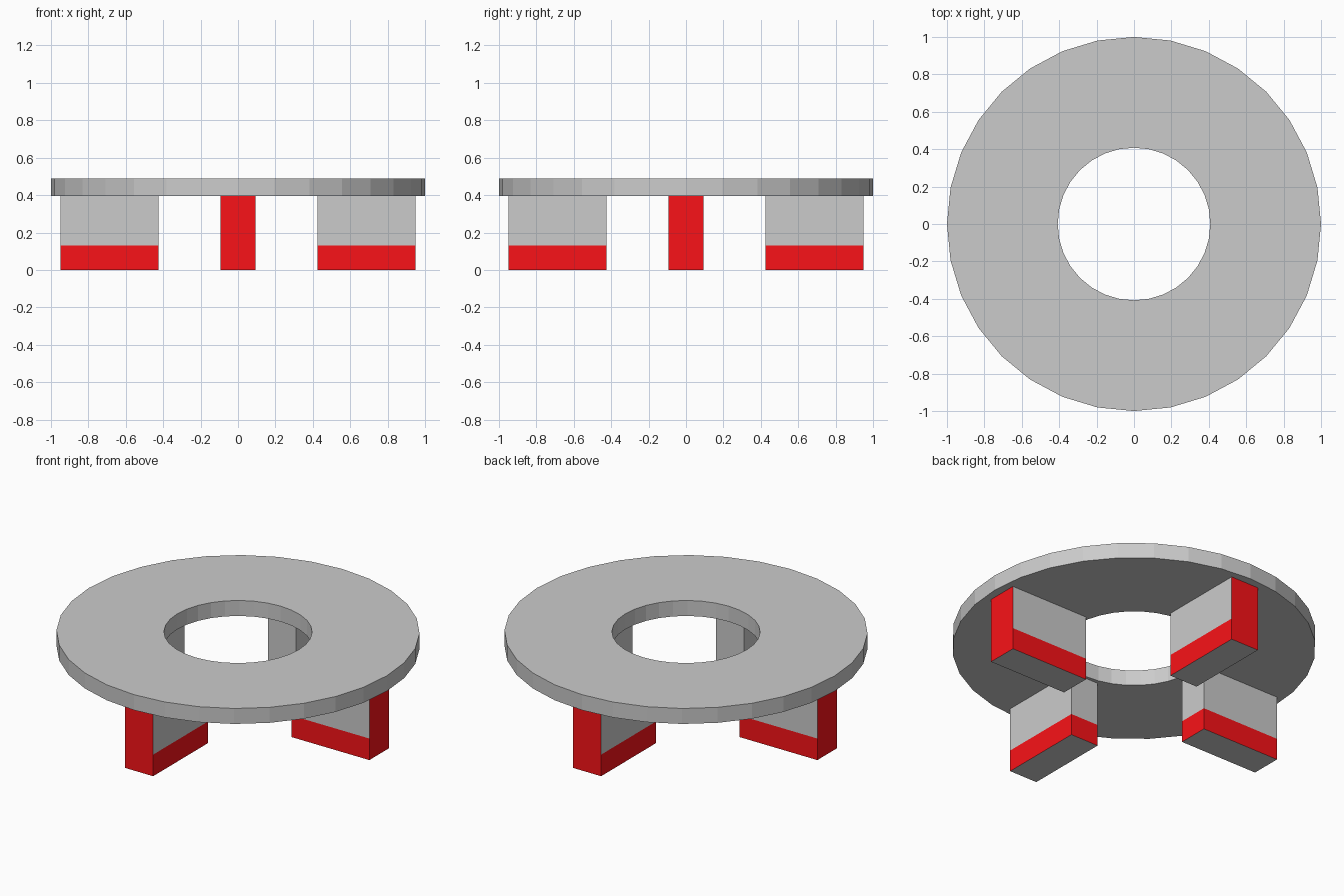
import bpy, bmesh
from math import cos, sin, pi
from mathutils import Matrix, Vector

if "Cube" in bpy.data.objects:
    bpy.data.objects.remove(bpy.data.objects["Cube"])

SIDES = 32
R_OUT, R_IN = 1.0, 0.408
Z_RING, Z_TOP = 0.396, 0.49
LEG_IN, LEG_OUT, LEG_HALF = 0.424, 0.949, 0.094
BAND = 0.131

red = bpy.data.materials.new("red_paint")
red.diffuse_color = (0.95, 0.006, 0.009, 1)
red.use_nodes = True
red.node_tree.nodes["Principled BSDF"].inputs["Base Color"].default_value = red.diffuse_color


def finish(name, bm):
    bmesh.ops.recalc_face_normals(bm, faces=bm.faces[:])
    mesh = bpy.data.meshes.new(name)
    bm.to_mesh(mesh)
    bm.free()
    obj = bpy.data.objects.new(name, mesh)
    bpy.context.collection.objects.link(obj)
    return obj


# Flat ring: rectangular profile swept round the z axis
bm = bmesh.new()
profile = [(R_OUT, Z_RING), (R_OUT, Z_TOP), (R_IN, Z_TOP), (R_IN, Z_RING)]
loops = [[bm.verts.new((r * cos(2 * pi * i / SIDES), r * sin(2 * pi * i / SIDES), z))
          for r, z in profile] for i in range(SIDES)]
for i in range(SIDES):
    a, b = loops[i], loops[(i + 1) % SIDES]
    for j in range(4):
        k = (j + 1) % 4
        bm.faces.new((a[j], b[j], b[k], a[k]))
finish("ring_top", bm)


# Legs: block with a red outer end and a red band round the foot
def make_leg(name, angle):
    bm = bmesh.new()
    size = Vector((LEG_OUT - LEG_IN, 2 * LEG_HALF, Z_RING))
    centre = Vector(((LEG_OUT + LEG_IN) / 2, 0, Z_RING / 2))
    bmesh.ops.create_cube(bm, size=1, matrix=Matrix.Translation(centre) @ Matrix.Diagonal(size).to_4x4())
    bmesh.ops.bisect_plane(bm, geom=bm.verts[:] + bm.edges[:] + bm.faces[:],
                           plane_co=(0, 0, BAND), plane_no=(0, 0, 1))
    bm.normal_update()
    for f in bm.faces:
        upright = abs(f.normal.z) < 0.5
        low = f.calc_center_median().z < BAND
        f.material_index = int(upright and (low or f.normal.x > 0.5))
    bmesh.ops.rotate(bm, verts=bm.verts[:], cent=(0, 0, 0), matrix=Matrix.Rotation(angle, 3, 'Z'))
    leg = finish(name, bm)
    leg.data.materials.append(None)
    leg.data.materials.append(red)


for i, side in enumerate(("right", "back", "left", "front")):
    make_leg(side + "_leg", i * pi / 2)
